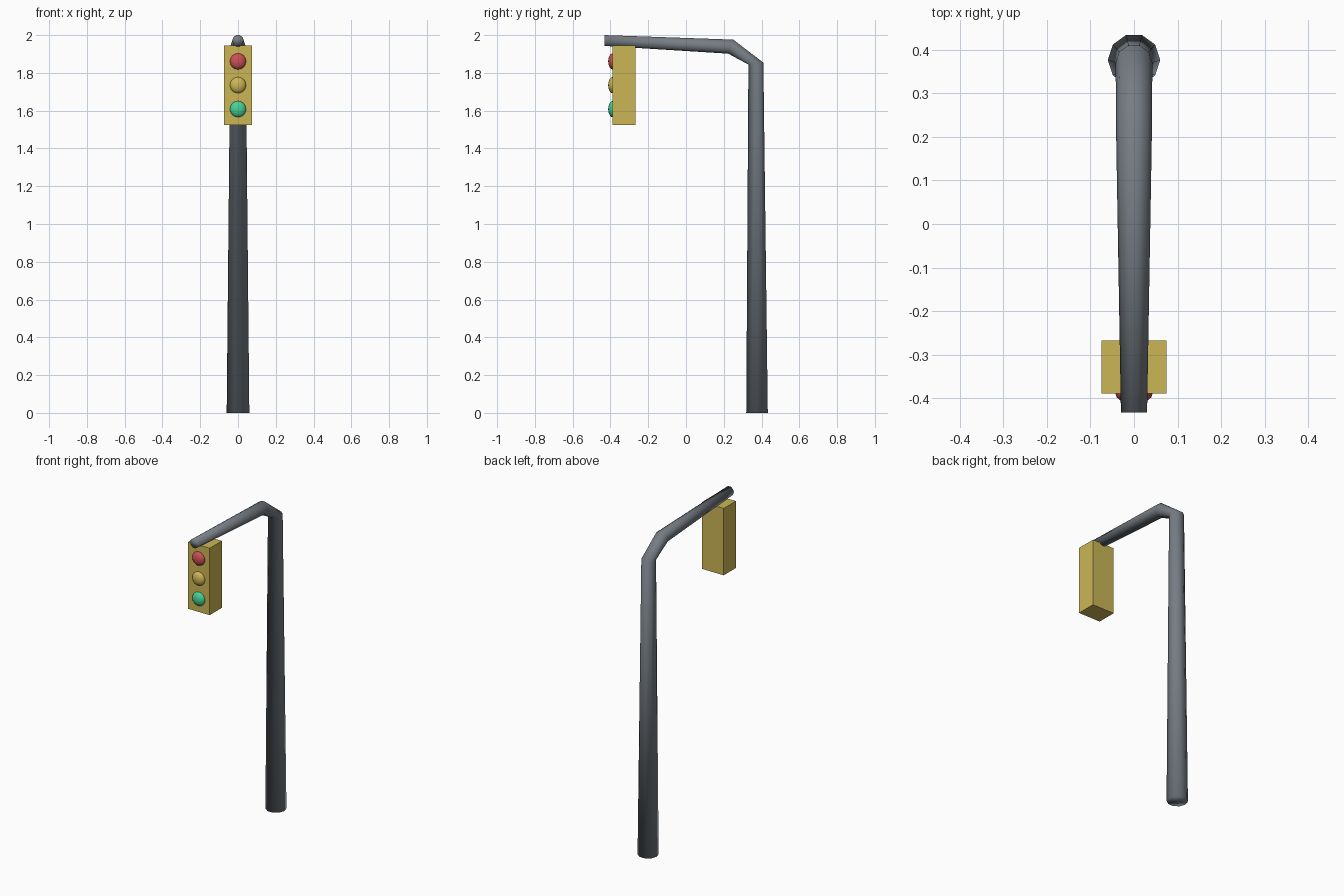
import bpy, bmesh
from math import sin, cos, radians, tau
from mathutils import Matrix, Vector

cube = bpy.data.objects.get("Cube")
if cube:
    bpy.data.objects.remove(cube, do_unlink=True)


def material(name, color):
    m = bpy.data.materials.new(name)
    m.use_nodes = True
    rgba = (*color, 1)
    m.diffuse_color = rgba
    m.node_tree.nodes["Principled BSDF"].inputs["Base Color"].default_value = rgba
    return m


def add_object(name, bm, mat, smooth):
    bmesh.ops.recalc_face_normals(bm, faces=bm.faces[:])
    for f in bm.faces:
        f.smooth = smooth
    mesh = bpy.data.meshes.new(name)
    bm.to_mesh(mesh)
    bm.free()
    mesh.materials.append(mat)
    obj = bpy.data.objects.new(name, mesh)
    bpy.context.collection.objects.link(obj)
    return obj


steel = material("steel_grey", (0.18, 0.205, 0.23))
yellow = material("housing_yellow", (0.6, 0.47, 0.09))
red = material("lamp_red", (0.6, 0.08, 0.09))
green = material("lamp_green", (0.06, 0.65, 0.31))

# Bent tapering pole: ten-sided rings (y, z, radius, tilt in degrees)
SIDES = 10
rings = [(0.376, 0, 0.06, 0), (0.37, 1.849, 0.042, 7),
         (0.237, 1.939, 0.0415, 70), (-0.432, 1.9715, 0.03, 90)]
bm = bmesh.new()
loops = []
for y, z, r, tilt in rings:
    t = radians(tilt)
    out = Vector((0, cos(t), sin(t)))
    loops.append([bm.verts.new(Vector((r * cos(a), y, z)) + out * r * sin(a))
                  for a in (tau * k / SIDES for k in range(SIDES))])
for low, high in zip(loops, loops[1:]):
    for k in range(SIDES):
        n = (k + 1) % SIDES
        bm.faces.new((low[k], low[n], high[n], high[k]))
bm.faces.new(loops[0])
bm.faces.new(loops[-1])
add_object("pole_and_arm", bm, steel, True)

# Signal housing hanging under the arm
bm = bmesh.new()
bmesh.ops.create_cube(bm, size=1, matrix=Matrix.Translation((0, -0.3275, 1.735))
                      @ Matrix.Diagonal((0.15, 0.121, 0.42, 1)))
add_object("signal_housing", bm, yellow, False)

# Flattened round lamps on the front face
for name, mat, z in (("red_lamp", red, 1.861), ("yellow_lamp", yellow, 1.735),
                     ("green_lamp", green, 1.608)):
    bm = bmesh.new()
    bmesh.ops.create_uvsphere(bm, u_segments=16, v_segments=8, radius=0.043,
                              matrix=Matrix.Translation((0, -0.388, z))
                              @ Matrix.Diagonal((1, 0.56, 1, 1)))
    add_object(name, bm, mat, True)
